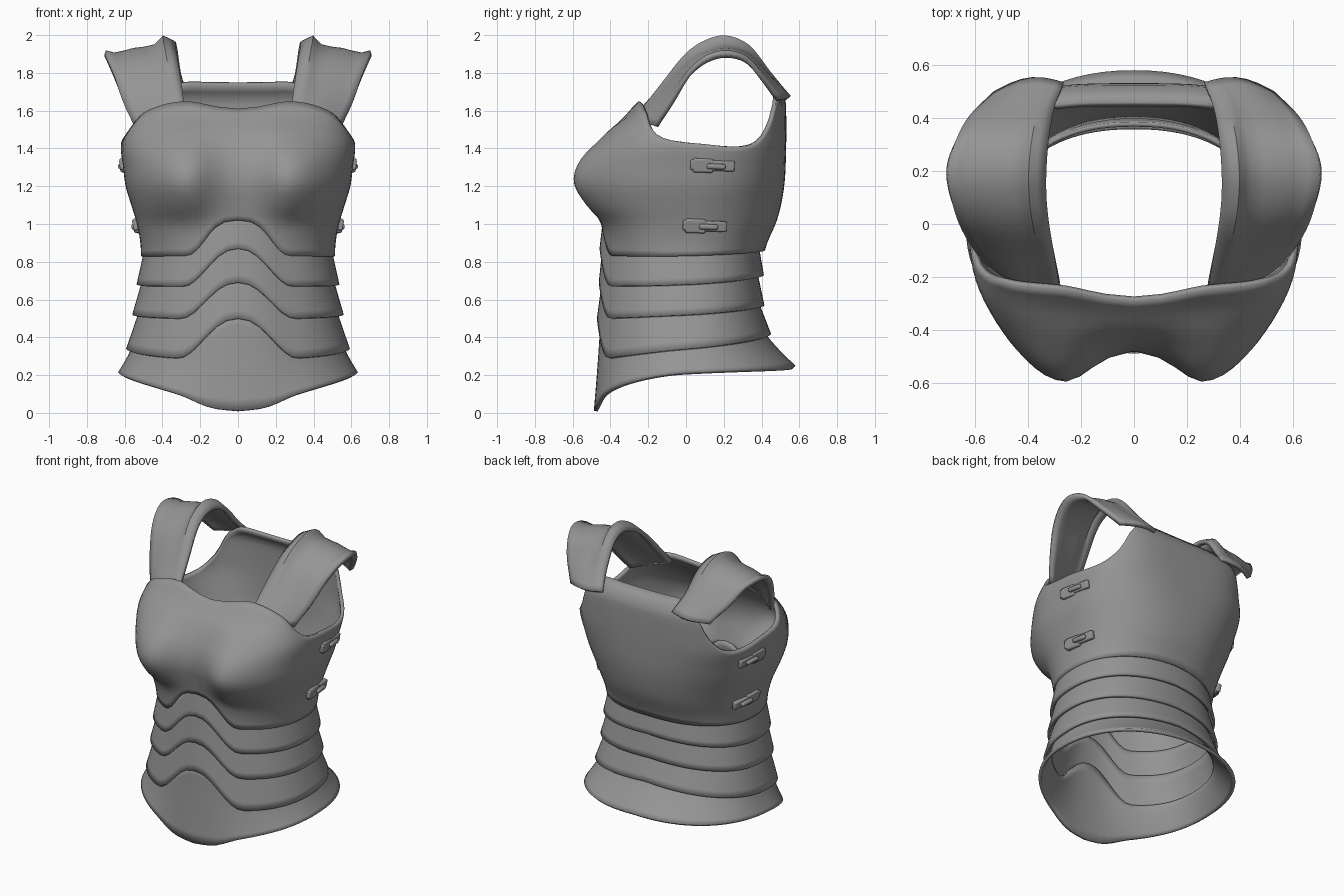
import bpy, bmesh, math
from mathutils import Vector

if "Cube" in bpy.data.objects:
    bpy.data.objects.remove(bpy.data.objects["Cube"])

steel = bpy.data.materials.new("steel grey")
steel.diffuse_color = (0.30, 0.30, 0.30, 1)
steel.use_nodes = True
steel.node_tree.nodes["Principled BSDF"].inputs["Base Color"].default_value = steel.diffuse_color
SEG = 80


def curve(keys, v):
    """Smooth interpolation through (position, value) keys."""
    if v <= keys[0][0]:
        return keys[0][1]
    if v >= keys[-1][0]:
        return keys[-1][1]
    i = max(k for k in range(len(keys) - 1) if keys[k][0] <= v)

    def slope(k):
        a, b = keys[max(k - 1, 0)], keys[min(k + 1, len(keys) - 1)]
        return (b[1] - a[1]) / (b[0] - a[0])
    (x0, y0), (x1, y1) = keys[i], keys[i + 1]
    h = x1 - x0
    t = (v - x0) / h
    return ((2*t**3 - 3*t*t + 1) * y0 + (t**3 - 2*t*t + t) * h * slope(i)
            + (3*t*t - 2*t**3) * y1 + (t**3 - t*t) * h * slope(i + 1))


def outline(deg, w, front, back, n):
    """Point on a squarish oval; 0 degrees faces the front."""
    a = math.radians(deg)
    s, c = math.sin(a), math.cos(a)
    x = math.copysign(w * abs(s) ** (2 / n), s)
    y = -front * abs(c) ** (2 / n) if c > 0 else back * abs(c) ** (2 / n)
    return x, y


def grid_object(name, rows, closed, thick, mirror=False):
    mesh = bpy.data.meshes.new(name)
    bm = bmesh.new()
    vs = [[bm.verts.new(p) for p in row] for row in rows]
    cols = len(rows[0])
    for j in range(len(rows) - 1):
        for i in range(cols if closed else cols - 1):
            k = (i + 1) % cols
            bm.faces.new((vs[j][i], vs[j][k], vs[j + 1][k], vs[j + 1][i]))
    bm.to_mesh(mesh)
    bm.free()
    ob = bpy.data.objects.new(name, mesh)
    bpy.context.collection.objects.link(ob)
    sol = ob.modifiers.new("thickness", 'SOLIDIFY')
    sol.thickness, sol.offset = thick, -1
    finish(ob, mirror)
    return ob


def finish(ob, mirror=False):
    if mirror:
        ob.modifiers.new("mirror", 'MIRROR')
    ob.data.materials.append(steel)
    bpy.ops.object.select_all(action='DESELECT')
    ob.select_set(True)
    bpy.context.view_layer.objects.active = ob
    bpy.ops.object.shade_smooth_by_angle(angle=math.radians(35))


def loft(name, low, high, point, rows, thick):
    """Shell between two edge-height functions of the angle around the body."""
    grid = []
    for j in range(rows + 1):
        t = j / rows
        row = []
        for i in range(SEG):
            deg = 360 * i / SEG
            half = min(deg, 360 - deg)
            z = low(half) * (1 - t) + high(half) * t
            row.append((*point(deg, z, t), z))
        grid.append(row)
    return grid_object(name, grid, True, thick)


def chevron(peak, dip, side, back):
    """Lower edge with a raised point at the centre of the front."""
    def edge(deg):
        base = curve([(0, dip), (30, dip), (90, side), (180, back)], deg)
        k = max(0, 1 - deg / 31)
        return base + (peak - dip) * (0.5 - 0.5 * math.cos(math.pi * k))
    return edge


# Chest and back plate
WIDTH = [(.8, .512), (.9, .517), (1, .535), (1.1, .565), (1.2, .595), (1.3, .608),
         (1.42, .62), (1.52, .59), (1.6, .575), (1.75, .53)]
FRONT = [(.8, .45), (1, .447), (1.1, .46), (1.2, .475), (1.3, .47), (1.4, .44),
         (1.5, .39), (1.56, .335), (1.61, .29), (1.66, .25)]
BACK = [(.83, .41), (.9, .43), (1.03, .485), (1.2, .52), (1.4, .53), (1.6, .53),
        (1.68, .52), (1.75, .46)]
BUST = [(.9, 0), (1, .02), (1.1, .095), (1.22, .14), (1.34, .115), (1.45, .05), (1.55, 0)]
CHEST_TOP = [(0, 1.61), (20, 1.65), (50, 1.60), (67, 1.53), (80, 1.46), (104, 1.41),
             (124, 1.43), (137, 1.53), (146, 1.66), (155, 1.71), (162, 1.75), (180, 1.75)]
POWER_F = [(.83, 2.2), (1.1, 2.6), (1.6, 3)]
POWER_B = [(.83, 2.2), (1.2, 2.5), (1.65, 4)]


def chest_point(deg, z, t):
    is_front = math.cos(math.radians(deg)) > 0
    n = curve(POWER_F if is_front else POWER_B, z)
    x, y = outline(deg, curve(WIDTH, z), curve(FRONT, z), curve(BACK, z), n)
    if is_front:
        off = abs(x) - .28
        y -= curve(BUST, z) * math.exp(-(off / (.24 if off > 0 else .15)) ** 2)
    return x, y


edges = [chevron(1.02, .83, .83, .86), chevron(.87, .67, .68, .73),
         chevron(.69, .50, .52, .57), chevron(.50, .29, .34, .42)]
loft("chest_plate", edges[0], lambda d: curve(CHEST_TOP, d), chest_point, 22, .022)

# Overlapping waist bands: (width, front, back) at the top and at the bottom
bands = [((.497, .437, .385), (.537, .458, .412)),
         ((.505, .440, .375), (.560, .462, .415)),
         ((.520, .442, .380), (.592, .472, .450))]
for k, (top, bottom) in enumerate(bands):
    def band_point(deg, z, t, top=top, bottom=bottom):
        return outline(deg, *[b + (a - b) * t for a, b in zip(top, bottom)], 2.25)
    loft(f"waist_band_{k + 1}", edges[k + 1],
         lambda d, k=k: edges[k](d) + .03, band_point, 5, .018)

# Flared skirt plate, pointed at the front
SKIRT_LOW = [(0, .01), (12, .03), (28, .10), (60, .175), (90, .215), (180, .25)]


def skirt_point(deg, z, t):
    flare = (1 - t) ** 1.25
    return outline(deg, .555 + .08 * flare, .452 + .036 * flare, .405 + .175 * flare, 2.2)


loft("skirt_plate", lambda d: curve(SKIRT_LOW, d), lambda d: edges[3](d) + .03,
     skirt_point, 8, .022)

# Shoulder straps: inner and outer edges from front to back
INNER = [(.28, -.25, 1.60), (.30, -.12, 1.75), (.32, 0, 1.88), (.33, .1, 1.94),
         (.33, .21, 1.965), (.32, .33, 1.92), (.30, .44, 1.79), (.265, .535, 1.69)]
OUTER = [(.55, -.17, 1.52), (.61, -.09, 1.65), (.66, 0, 1.80), (.69, .1, 1.89),
         (.70, .21, 1.92), (.67, .32, 1.89), (.62, .41, 1.79), (.53, .50, 1.66)]
LIFT = [(0, 0), (.1, .024), (.18, .042), (.30, .0), (.6, -.006), (.88, -.018), (1, 0)]
rows = []
for j in range(29):
    s = j / 4
    rail = [Vector([curve([(i, p[c]) for i, p in enumerate(pts)], s) for c in range(3)])
            for pts in (INNER, OUTER)]
    arch = math.sin(math.pi * s / 7)
    row = []
    for u in (0, .1, .18, .24, .30, .45, .6, .75, .88, 1):
        p = rail[0].lerp(rail[1], u)
        p.z += curve(LIFT, u) * arch
        # ends bulge outward to follow the body
        p.y += math.sin(math.pi * u) * .035 * ((s / 7) ** 3 - (1 - s / 7) ** 3)
        row.append(p)
    rows.append(row)
grid_object("shoulder_strap", rows, False, .028, mirror=True)


# Side buckles: strap plate, raised frame and pin
def block(name, loc, size, tilt, bevel):
    bpy.ops.mesh.primitive_cube_add(size=1, location=loc)
    ob = bpy.context.object
    ob.name = name
    ob.scale = size
    bpy.ops.object.transform_apply(location=False, rotation=False, scale=True)
    ob.rotation_euler = tilt
    bpy.ops.object.transform_apply(location=True, rotation=True, scale=False)
    b = ob.modifiers.new("bevel", 'BEVEL')
    b.width, b.segments = bevel, 2
    finish(ob, True)


for label, y, z, lean in (("upper", .14, 1.31, .10), ("lower", .10, .99, .17)):
    x = chest_point(math.degrees(math.acos(-y / .55)), z, 0)[0]
    yaw = .12
    tilt = (-.04, lean, yaw)
    block(f"{label}_buckle_strap", (x + .004, y, z), (.03, .235, .055), tilt, .008)
    block(f"{label}_buckle_frame", (x + .008, y - .05, z), (.035, .11, .075), tilt, .010)
    block(f"{label}_buckle_pin", (x + .020, y + .02, z - .006), (.03, .10, .028), tilt, .010)
